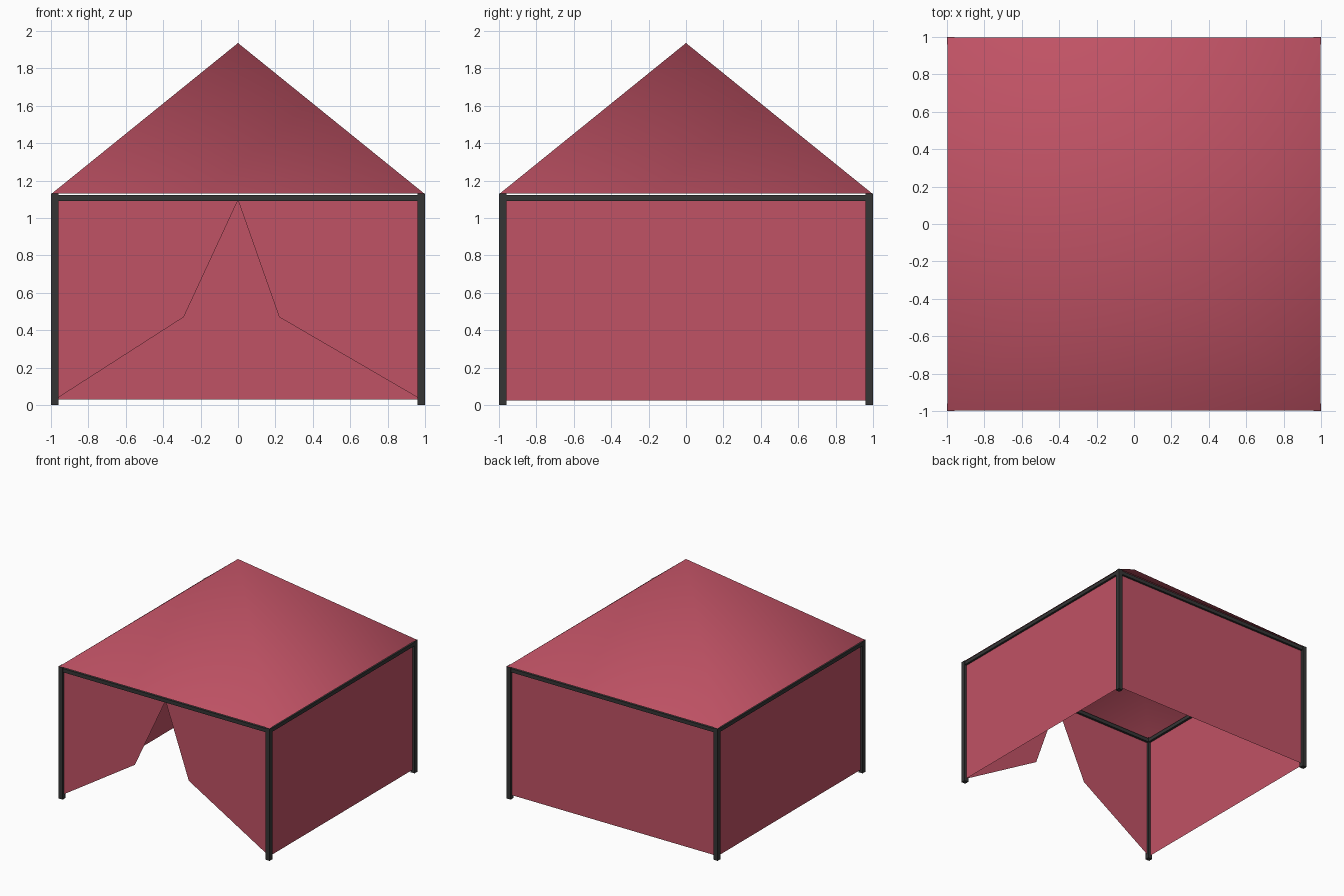
import bpy

if "Cube" in bpy.data.objects:
    bpy.data.objects.remove(bpy.data.objects["Cube"])


def material(name, color):
    m = bpy.data.materials.new(name)
    m.diffuse_color = (*color, 1)
    m.use_nodes = True
    m.node_tree.nodes["Principled BSDF"].inputs["Base Color"].default_value = m.diffuse_color
    return m


RED = material("red fabric", (0.53, 0.085, 0.13))
BLACK = material("black frame", (0.036, 0.036, 0.036))


def mesh(name, verts, faces, mat, smooth=False):
    me = bpy.data.meshes.new(name)
    me.from_pydata(verts, [], faces)
    me.materials.append(mat)
    me.polygons.foreach_set("use_smooth", [smooth] * len(faces))
    ob = bpy.data.objects.new(name, me)
    bpy.context.collection.objects.link(ob)
    return ob


def box(name, lo, hi, mat):
    verts = [(x, y, z) for x in (lo[0], hi[0]) for y in (lo[1], hi[1]) for z in (lo[2], hi[2])]
    faces = [(0, 1, 3, 2), (4, 6, 7, 5), (0, 4, 5, 1), (2, 3, 7, 6), (0, 2, 6, 4), (1, 5, 7, 3)]
    return mesh(name, verts, faces, mat)


W = 0.04     # frame thickness
EAVE = 1.13  # roof base height
IN = 1 - W   # inner face of the posts
MID = 0.98   # plane of the fabric walls

# Corner posts
for sx, nx in ((-1, "left"), (1, "right")):
    for sy, ny in ((-1, "front"), (1, "back")):
        xs, ys = sorted((sx, sx * IN)), sorted((sy, sy * IN))
        box(f"{ny}_{nx}_post", (xs[0], ys[0], 0), (xs[1], ys[1], EAVE), BLACK)

# Top beams
for s, ny, nx in ((-1, "front", "left"), (1, "back", "right")):
    a, b = sorted((s * 0.998, s * IN))
    box(f"{ny}_beam", (-IN, a, 1.09), (IN, b, 1.122), BLACK)
    box(f"{nx}_beam", (a, -IN, 1.09), (b, IN, 1.122), BLACK)

# Smooth shaded, open pyramid roof
R = 0.996
mesh("roof", [(-R, -R, EAVE), (R, -R, EAVE), (R, R, EAVE), (-R, R, EAVE), (0, 0, 1.935)],
     [(0, 1, 4), (1, 2, 4), (2, 3, 4), (3, 0, 4)], RED, True)

# Fabric walls: sides and back
for s, n in ((-1, "left"), (1, "right")):
    x = s * MID
    mesh(f"{n}_wall", [(x, -s * IN, 0.025), (x, s * IN, 0.025), (x, s * IN, 1.1), (x, -s * IN, 1.1)],
         [(0, 1, 2, 3)], RED)
mesh("back_wall", [(IN, MID, 0.03), (-IN, MID, 0.03), (-IN, MID, 1.1), (IN, MID, 1.1)],
     [(0, 1, 2, 3)], RED)

# Front curtains, tied back towards the posts
for s, n, tie in ((-1, "left", 0.29), (1, "right", 0.22)):
    y = -MID
    verts = [(s * IN, y, 0.04), (s * tie, y, 0.47), (0, y, 1.095), (s * IN, y, 1.095)]
    mesh(f"{n}_curtain", verts, [(0, 1, 2, 3) if s < 0 else (3, 2, 1, 0)], RED)
